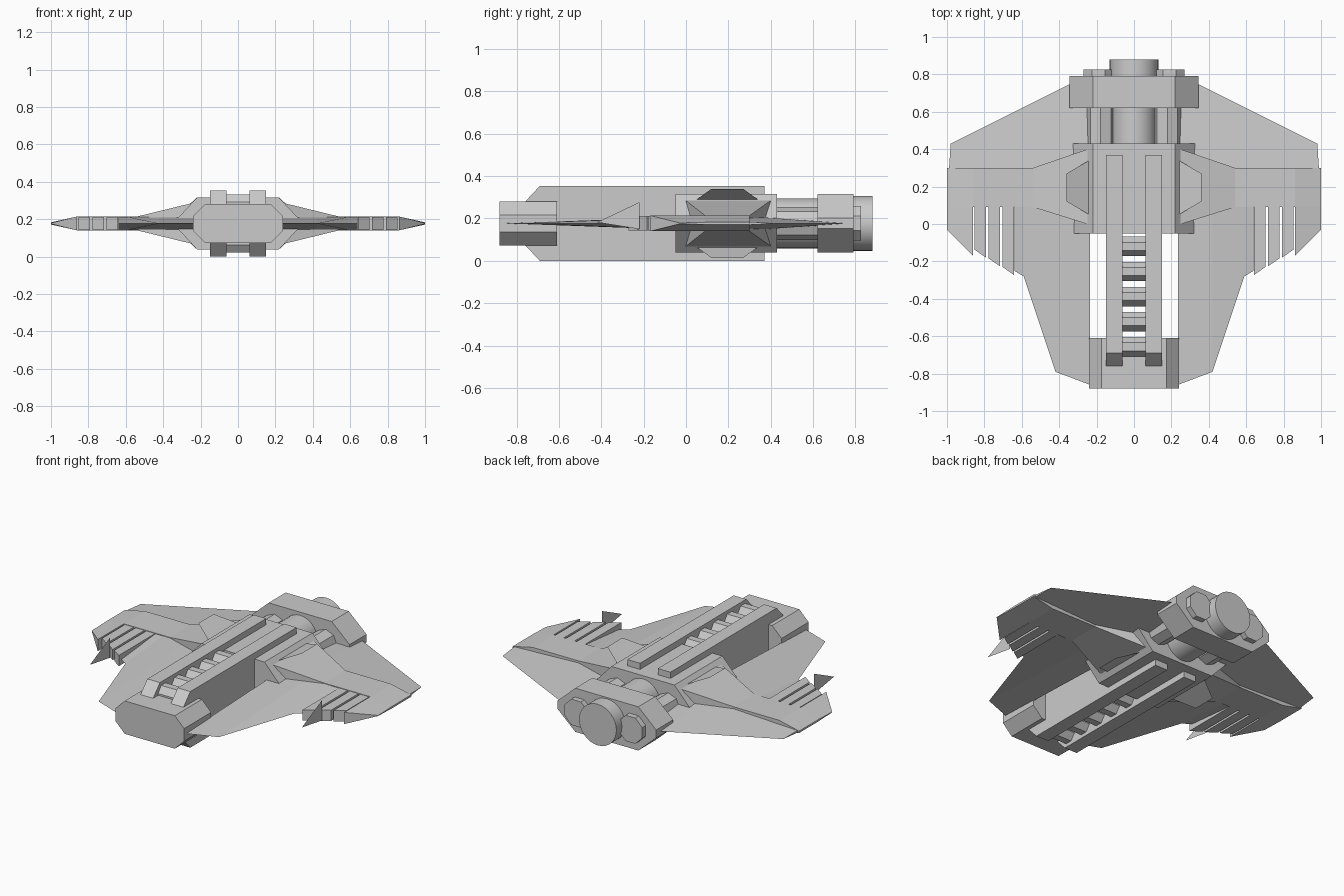
import bpy, bmesh, math

if "Cube" in bpy.data.objects:
    bpy.data.objects.remove(bpy.data.objects["Cube"])

CZ = 0.177  # height of the horizontal symmetry plane


def build(name, verts, faces, mirror=False, smooth=False, fix=True):
    me = bpy.data.meshes.new(name)
    me.from_pydata(verts, [], faces)
    bm = bmesh.new()
    bm.from_mesh(me)
    bmesh.ops.remove_doubles(bm, verts=bm.verts, dist=1e-5)
    if fix:
        bmesh.ops.recalc_face_normals(bm, faces=bm.faces)
    bm.to_mesh(me)
    bm.free()
    ob = bpy.data.objects.new(name, me)
    bpy.context.collection.objects.link(ob)
    if mirror:
        ob.modifiers.new("mirror", 'MIRROR').use_axis[0] = True
    if smooth:
        bpy.context.view_layer.objects.active = ob
        ob.select_set(True)
        bpy.ops.object.shade_smooth_by_angle(angle=math.radians(35))
        ob.select_set(False)
    return ob


def loft(name, a, b, **kw):
    """Solid between two matching point loops."""
    n = len(a)
    faces = [(i, (i + 1) % n, n + (i + 1) % n, n + i) for i in range(n)]
    faces += [tuple(range(n))[::-1], tuple(range(n, 2 * n))]
    return build(name, list(a) + list(b), faces, **kw)


def along_y(name, prof, y0, y1, **kw):
    return loft(name, [(x, y0, z) for x, z in prof], [(x, y1, z) for x, z in prof], **kw)


def along_x(name, prof, x0, x1, **kw):
    return loft(name, [(x0, y, z) for y, z in prof], [(x1, y, z) for y, z in prof], **kw)


def octagon(w, h, cw, ch, cx=0.0, cz=CZ):
    """Chamfered rectangle: half sizes w, h; flat half lengths cw, ch."""
    return [(cx + x, cz + z) for x, z in
            [(w, -ch), (w, ch), (cw, h), (-cw, h), (-w, ch), (-w, -ch), (-cw, -h), (cw, -h)]]


def circle(r, n, cx=0.0, turn=0.0):
    return [(cx + r * math.cos(turn + i * math.tau / n),
             CZ + r * math.sin(turn + i * math.tau / n)) for i in range(n)]


# Hull blocks
along_y("nose_block", octagon(0.24, 0.104, 0.175, 0.04), -0.88, -0.61)
along_y("centre_body", octagon(0.325, 0.138, 0.22, 0.025), -0.05, 0.43)
along_y("rear_block", octagon(0.345, 0.138, 0.22, 0.025), 0.62, 0.79)

# Long side rails with chamfered front
rail = [(-0.76, 0.075), (-0.69, 0.0), (0.37, 0.0), (0.37, 0.354), (-0.69, 0.354), (-0.76, 0.279)]
along_x("rail", rail, 0.062, 0.15, mirror=True)

# Cross ribs between the rails
for i in range(5):
    prof = octagon(0.052, 0.155, 0.022, 0.115, cx=-0.12 - 0.134 * i)
    along_x(f"cross_rib_{i + 1}", prof, -0.065, 0.065)

# Engine core and side engines
along_y("engine_core", circle(0.118, 32), 0.40, 0.65, smooth=True)
along_y("main_nozzle", circle(0.13, 32), 0.78, 0.88, smooth=True)
along_y("side_engine", circle(0.078, 8, 0.178), 0.40, 0.65, mirror=True)
along_y("side_nozzle", circle(0.088, 8, 0.19, math.pi / 8), 0.78, 0.825, mirror=True)


def lens(name, sharp, ridge, h):
    """Blade: sharp outline on the mid plane, thickening to a ridge line."""
    n, m = len(sharp), len(ridge)
    v = [(x, y, CZ) for x, y in sharp]
    v += [(x, y, CZ + k) for (x, y), k in zip(ridge, h)]
    v += [(x, y, CZ - k) for (x, y), k in zip(ridge, h)]
    top, bot = list(range(n, n + m)), list(range(n + m, n + 2 * m))
    f = []
    for side in (top, bot):
        for i in range(n - 1):
            f.append((i, i + 1, side[i + 1], side[i]))
    for i in range(m - 1):
        f.append((top[i], top[i + 1], bot[i + 1], bot[i]))
    f += [(0, top[0], bot[0]), (n - 1, top[-1], bot[-1])]
    return build(name, v, f, mirror=True)


# Wing blades ahead of and behind the arm
lens("front_wing", [(0.235, -0.86), (0.42, -0.79), (0.59, -0.28), (0.64, -0.25)],
     [(0.235, 0.12), (0.42, 0.12), (0.59, 0.12), (0.64, 0.12)], [0.035] * 4)
lens("rear_wing", [(0.20, 0.78), (0.34, 0.75), (0.98, 0.43)],
     [(0.20, 0.28), (0.34, 0.28), (0.99, 0.28)], [0.034, 0.034, 0.008])

# Arm: tall at the body, level along the wing, tapered at the tip
stations = [(0.22, -0.01, 0.41, 0.115), (0.54, 0.09, 0.30, 0.037),
            (0.86, 0.09, 0.30, 0.037), (1.0, 0.09, 0.30, 0.006)]
verts, faces = [], []
for x, y0, y1, h in stations:
    verts += [(x, y0, CZ - h), (x, y1, CZ - h), (x, y1, CZ + h), (x, y0, CZ + h)]
for s in range(3):
    for i in range(4):
        j = (i + 1) % 4
        faces.append((4 * s + i, 4 * s + j, 4 * s + 4 + j, 4 * s + 4 + i))
faces += [(0, 1, 2, 3), (12, 13, 14, 15)]
build("wing_arm", verts, faces, mirror=True)

# Wing tip wedge in front of the arm
tip = [(0.86, -0.17, 0.037), (1.0, -0.03, 0.002), (1.0, 0.12, 0.006), (0.86, 0.12, 0.037)]
loft("wing_tip", [(x, y, CZ - h) for x, y, h in tip],
     [(x, y, CZ + h) for x, y, h in tip], mirror=True)

# Three slanted teeth between wing and tip
for i, (x0, x1) in enumerate([(0.642, 0.703), (0.717, 0.778), (0.792, 0.853)]):
    y0 = -0.272 + 0.62 * (x0 - 0.642)
    y1 = y0 + 0.042
    plan = [(x0, y0), (x1, y1), (x1, 0.12), (x0, 0.12)]
    loft(f"wing_tooth_{i + 1}", [(x, y, CZ - 0.034) for x, y in plan],
         [(x, y, CZ + 0.034) for x, y in plan], mirror=True)

# Thin upright fin plates at the teeth
build("tooth_fin", [(0.74, -0.42, 0.182), (0.74, -0.22, 0.15), (0.74, -0.22, 0.277)],
      [(0, 1, 2)], mirror=True, fix=False)

# Thin flaps rising off the arm roots, above and below
for name, s in (("upper_flap", 1), ("lower_flap", -1)):
    build(name, [(0.24, 0.05, CZ + s * 0.112), (0.36, 0.12, CZ + s * 0.163),
                 (0.36, 0.27, CZ + s * 0.163), (0.24, 0.34, CZ + s * 0.112)],
          [(0, 1, 2, 3)], mirror=True, fix=False)
